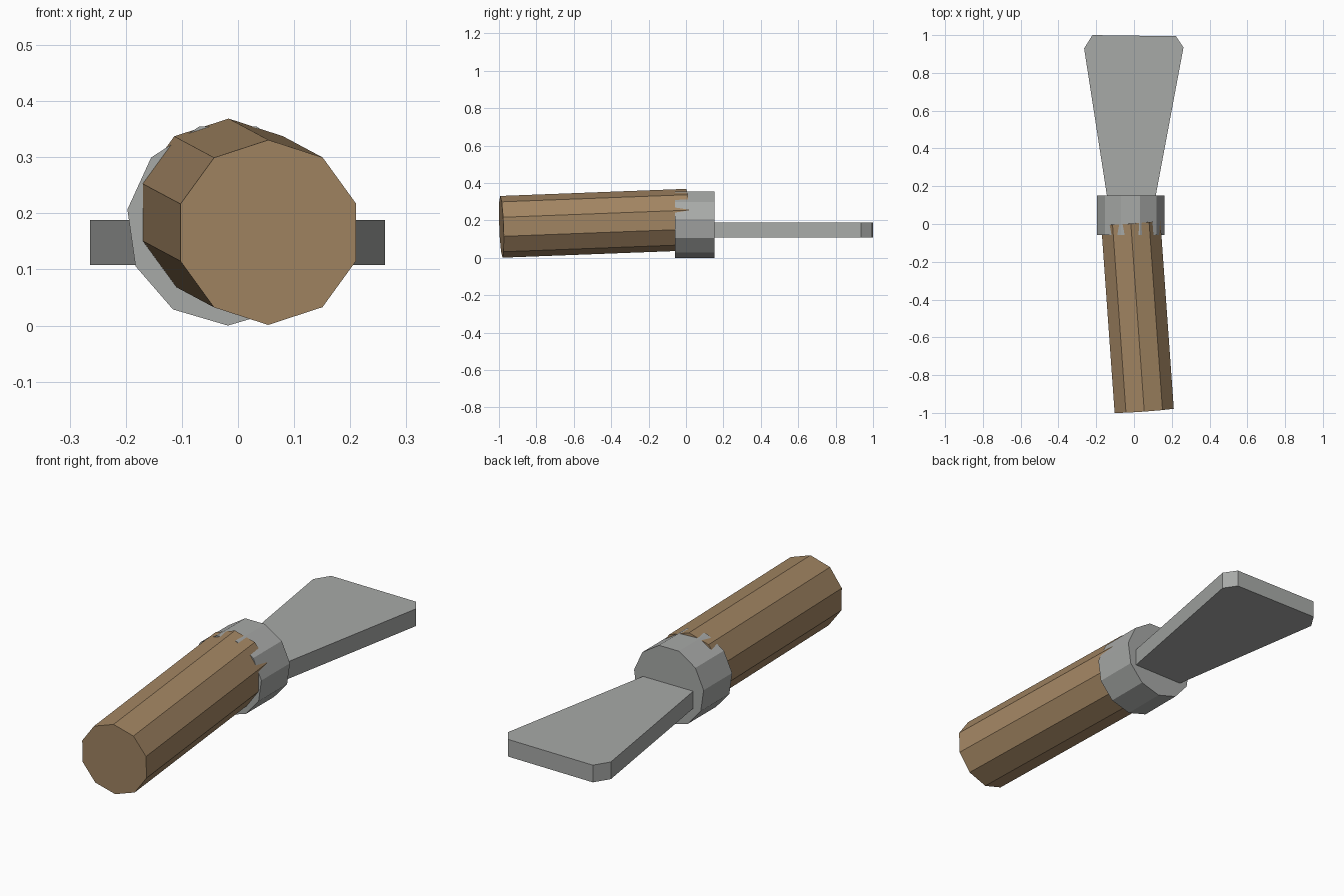
import bpy
import bmesh
from math import pi
from mathutils import Matrix, Vector

cube = bpy.data.objects.get("Cube")
if cube:
    bpy.data.objects.remove(cube)


def material(name, color):
    mat = bpy.data.materials.new(name)
    mat.use_nodes = True
    mat.diffuse_color = color
    mat.node_tree.nodes["Principled BSDF"].inputs["Base Color"].default_value = color
    return mat


def finish(name, bm, mat):
    bmesh.ops.recalc_face_normals(bm, faces=bm.faces)
    mesh = bpy.data.meshes.new(name)
    bm.to_mesh(mesh)
    bm.free()
    mesh.materials.append(mat)
    obj = bpy.data.objects.new(name, mesh)
    bpy.context.collection.objects.link(obj)
    return obj


def rod(name, start, end, radius, sides, roll, mat):
    """Faceted cylinder between two points, caps square to its axis."""
    start, end = Vector(start), Vector(end)
    axis = end - start
    turn = Vector((0, 1, 0)).rotation_difference(axis).to_matrix().to_4x4()
    place = (Matrix.Translation((start + end) / 2) @ turn
             @ Matrix.Rotation(pi / 2, 4, 'X') @ Matrix.Rotation(roll, 4, 'Z'))
    bm = bmesh.new()
    bmesh.ops.create_cone(bm, cap_ends=True, segments=sides, radius1=radius,
                          radius2=radius, depth=axis.length, matrix=place)
    return finish(name, bm, mat)


def slab(name, outline, bottom, top, mat):
    """Flat plate extruded upward from an outline."""
    bm = bmesh.new()
    face = bm.faces.new([bm.verts.new((x, y, bottom)) for x, y in outline])
    grown = bmesh.ops.extrude_face_region(bm, geom=[face])["geom"]
    bmesh.ops.translate(bm, vec=(0, 0, top - bottom),
                        verts=[v for v in grown if isinstance(v, bmesh.types.BMVert)])
    return finish(name, bm, mat)


wood = material("brown wood", (0.366, 0.238, 0.125, 1))
metal = material("grey metal", (0.39, 0.40, 0.39, 1))

# Ten-sided grip, slightly askew to the blade
rod("handle", (0.054, -0.987, 0.166), (-0.017, 0.008, 0.204), 0.165, 10, pi / 2 + pi / 10, wood)

# Eleven-sided collar with one corner pointing to -x
rod("ferrule", (-0.018, -0.058, 0.181), (-0.018, 0.152, 0.181), 0.181, 11, pi, metal)

# Flared blade with clipped tip corners
slab("blade", [(-0.131, 0.07), (-0.264, 0.93), (-0.22, 1.0), (0.222, 0.994),
               (0.262, 0.935), (0.100, 0.07)], 0.108, 0.188, metal)
